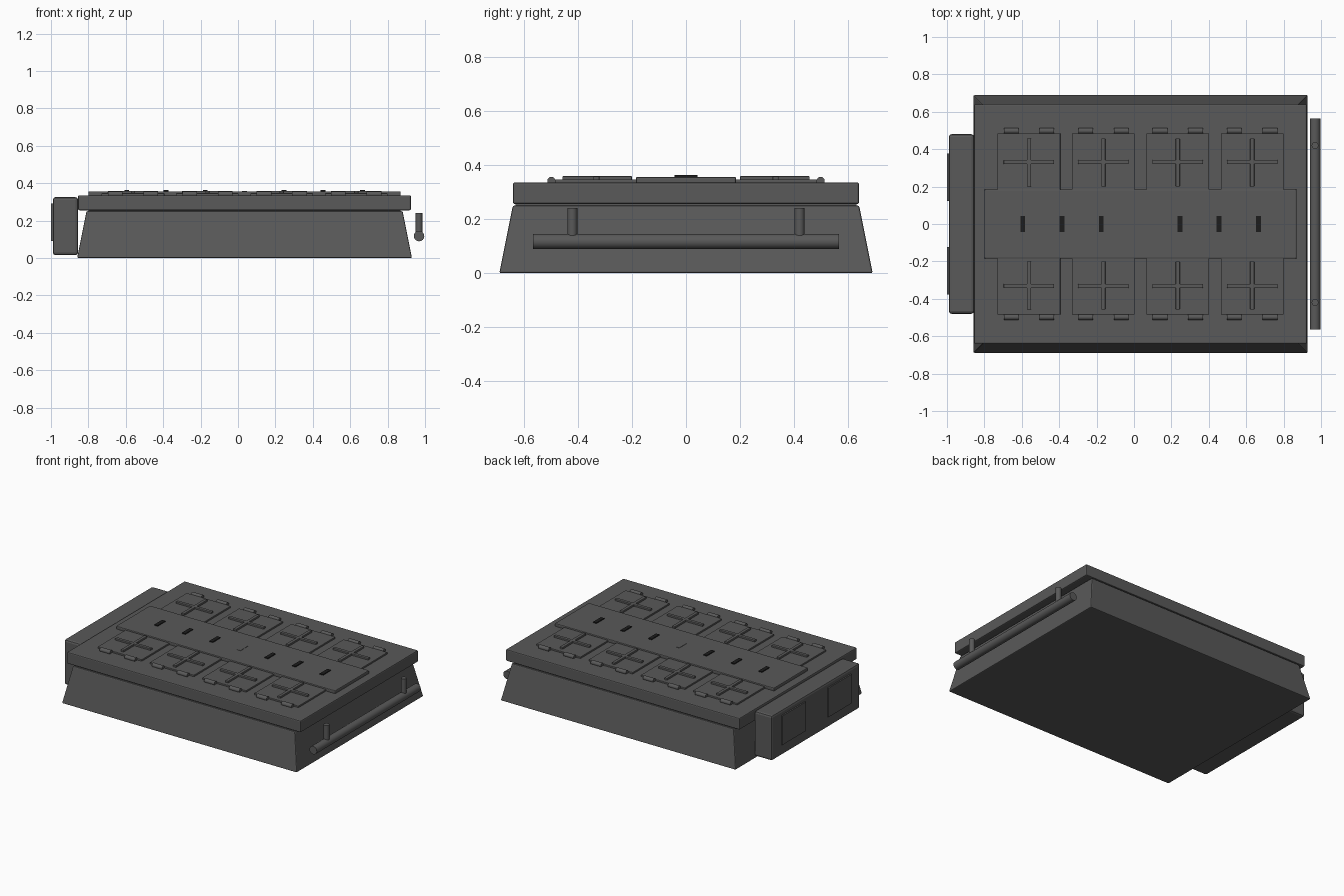
import bpy, bmesh, math
from mathutils import Matrix

if "Cube" in bpy.data.objects:
    bpy.data.objects.remove(bpy.data.objects["Cube"])


def material(name, value):
    m = bpy.data.materials.new(name)
    m.diffuse_color = (value, value, value, 1)
    m.use_nodes = True
    m.node_tree.nodes["Principled BSDF"].inputs["Base Color"].default_value = m.diffuse_color
    return m


GREY = material("dark grey", 0.1)
BLACK = material("near black", 0.012)


def finish(name, bm, mat, bevel=0.0, smooth=False):
    mesh = bpy.data.meshes.new(name)
    bm.to_mesh(mesh)
    bm.free()
    mesh.materials.append(mat)
    ob = bpy.data.objects.new(name, mesh)
    bpy.context.collection.objects.link(ob)
    if bevel:
        mod = ob.modifiers.new("bevel", 'BEVEL')
        mod.width = bevel
        mod.segments = 2
    if smooth:
        for p in mesh.polygons:
            p.use_smooth = len(p.vertices) == 4
    return ob


def box(name, x, y, z, mat=GREY, bevel=0.0, taper=0.0):
    """Box from (min, max) ranges; taper pulls the top edges inward."""
    bm = bmesh.new()
    bmesh.ops.create_cube(bm, size=1)
    for v in bm.verts:
        t = taper if v.co.z > 0 else 0
        v.co = [r[0] + t if c < 0 else r[1] - t
                for c, r in zip(v.co, (x, y))] + [z[0] if v.co.z < 0 else z[1]]
    return finish(name, bm, mat, bevel)


def rod(name, centre, radius, length, axis, sides=24):
    bm = bmesh.new()
    bmesh.ops.create_cone(bm, cap_ends=True, segments=sides,
                          radius1=radius, radius2=radius, depth=length)
    turn = {'X': Matrix.Rotation(math.pi / 2, 4, 'Y'),
            'Y': Matrix.Rotation(math.pi / 2, 4, 'X'),
            'Z': Matrix.Identity(4)}[axis]
    bm.transform(Matrix.Translation(centre) @ turn)
    return finish(name, bm, GREY, smooth=True)


# Tapered body and overhanging lid
box("body", (-0.86, 0.93), (-0.69, 0.69), (0, 0.25), bevel=0.006, taper=0.05)
box("lid_seam", (-0.80, 0.87), (-0.63, 0.63), (0.24, 0.27))
box("lid", (-0.855, 0.925), (-0.64, 0.64), (0.255, 0.335), bevel=0.007)

# Raised centre strip with slots; the middle one is a plain grey plate
box("centre_strip", (-0.80, 0.87), (-0.185, 0.185), (0.33, 0.356), bevel=0.006)
for i in range(7):
    x = -0.595 + 0.21 * i
    mid = i == 3
    box("middle_plate" if mid else "slot", (x - 0.013, x + 0.013), (-0.042, 0.042),
        (0.35, 0.358 if mid else 0.362), GREY if mid else BLACK)

# Hinged hatch panels, each with a raised cross and two hinge barrels
for side in (-1, 1):
    def span(a, b):
        return tuple(sorted((side * a, side * b)))
    for i in range(4):
        x = -0.562 + 0.398 * i
        box("hatch", (x - 0.168, x + 0.168), span(0.18, 0.485), (0.33, 0.346), bevel=0.003)
        box("cross_long_bar", (x - 0.135, x + 0.135), span(0.32, 0.342), (0.34, 0.358), bevel=0.003)
        box("cross_short_bar", (x - 0.011, x + 0.011), span(0.2, 0.457), (0.34, 0.3585), bevel=0.003)
        for dx in (-0.095, 0.095):
            rod("hinge", (x + dx, side * 0.498, 0.341), 0.015, 0.078, 'X', 16)

# Side box with two thin cover plates
box("side_box", (-0.99, -0.855), (-0.48, 0.48), (0.015, 0.325), bevel=0.014)
for y in (-0.25, 0.25):
    box("side_cover", (-0.999, -0.985), (y - 0.127, y + 0.127), (0.09, 0.29))

# Carry handle on the right
rod("handle_bar", (0.968, 0, 0.117), 0.028, 1.13, 'Y')
for y in (-0.42, 0.42):
    rod("handle_post", (0.968, y, 0.185), 0.018, 0.11, 'Z')
